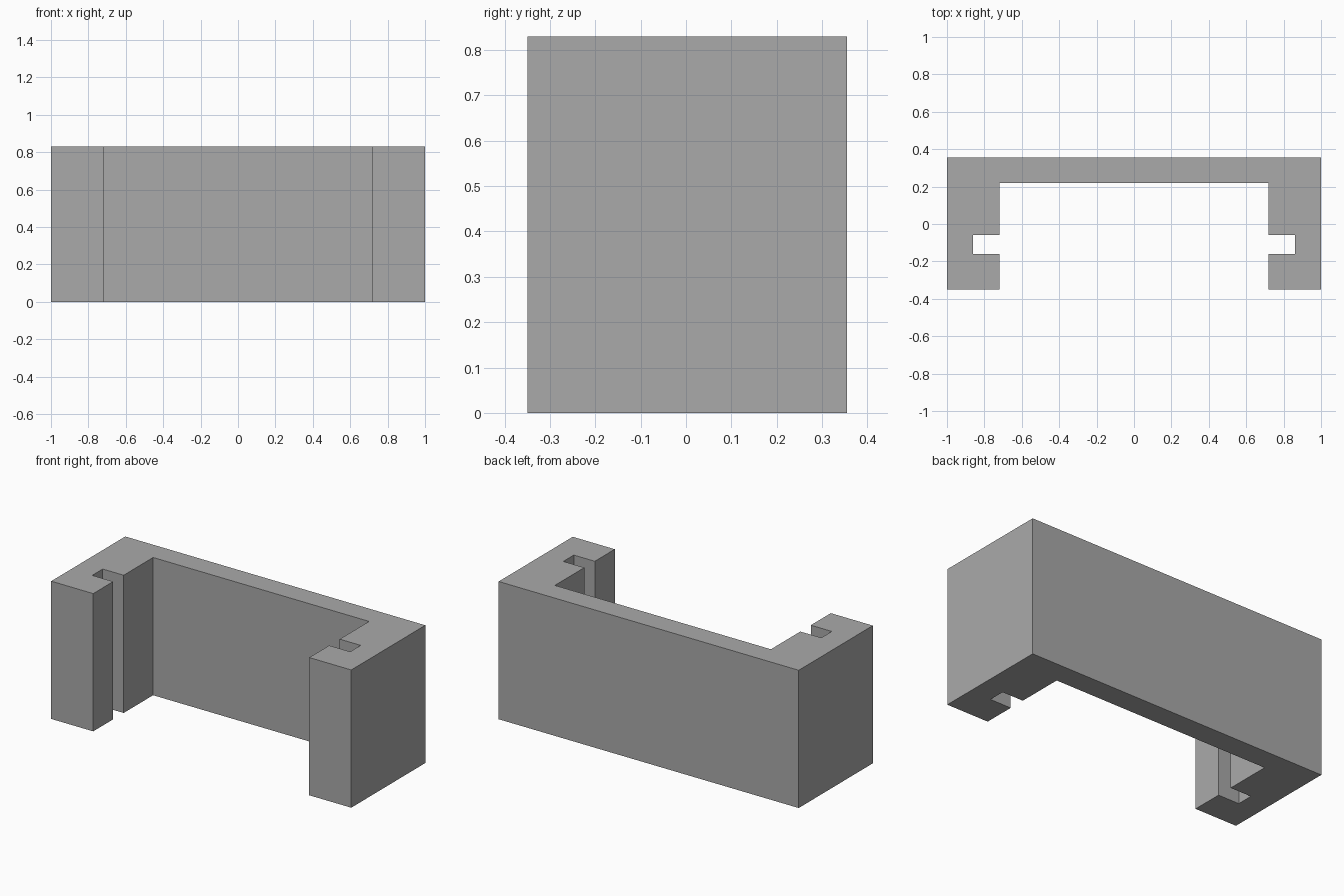
import bpy
import bmesh

cube = bpy.data.objects.get("Cube")
if cube:
    bpy.data.objects.remove(cube, do_unlink=True)

HEIGHT = 0.83

grey = bpy.data.materials.new("plain grey")
grey.use_nodes = True
colour = (0.4, 0.4, 0.4, 1)
grey.diffuse_color = colour
grey.node_tree.nodes["Principled BSDF"].inputs["Base Color"].default_value = colour

# Left half of the plan: back wall, thick arm and the slot in its inner face
half = [(1, 0.355), (1, -0.35), (0.72, -0.35), (0.72, -0.16), (0.86, -0.16),
        (0.86, -0.06), (0.72, -0.06), (0.72, 0.22)]
plan = half + [(-x, y) for x, y in reversed(half)]

# Slotted bracket: one closed profile raised to full height
bm = bmesh.new()
base = bm.faces.new([bm.verts.new((x, y, 0)) for x, y in plan])
raised = bmesh.ops.extrude_face_region(bm, geom=[base])["geom"]
top = [v for v in raised if isinstance(v, bmesh.types.BMVert)]
bmesh.ops.translate(bm, verts=top, vec=(0, 0, HEIGHT))
bmesh.ops.recalc_face_normals(bm, faces=bm.faces)

mesh = bpy.data.meshes.new("slotted_bracket")
bm.to_mesh(mesh)
bm.free()
mesh.materials.append(grey)
bracket = bpy.data.objects.new("slotted_bracket", mesh)
bpy.context.collection.objects.link(bracket)
